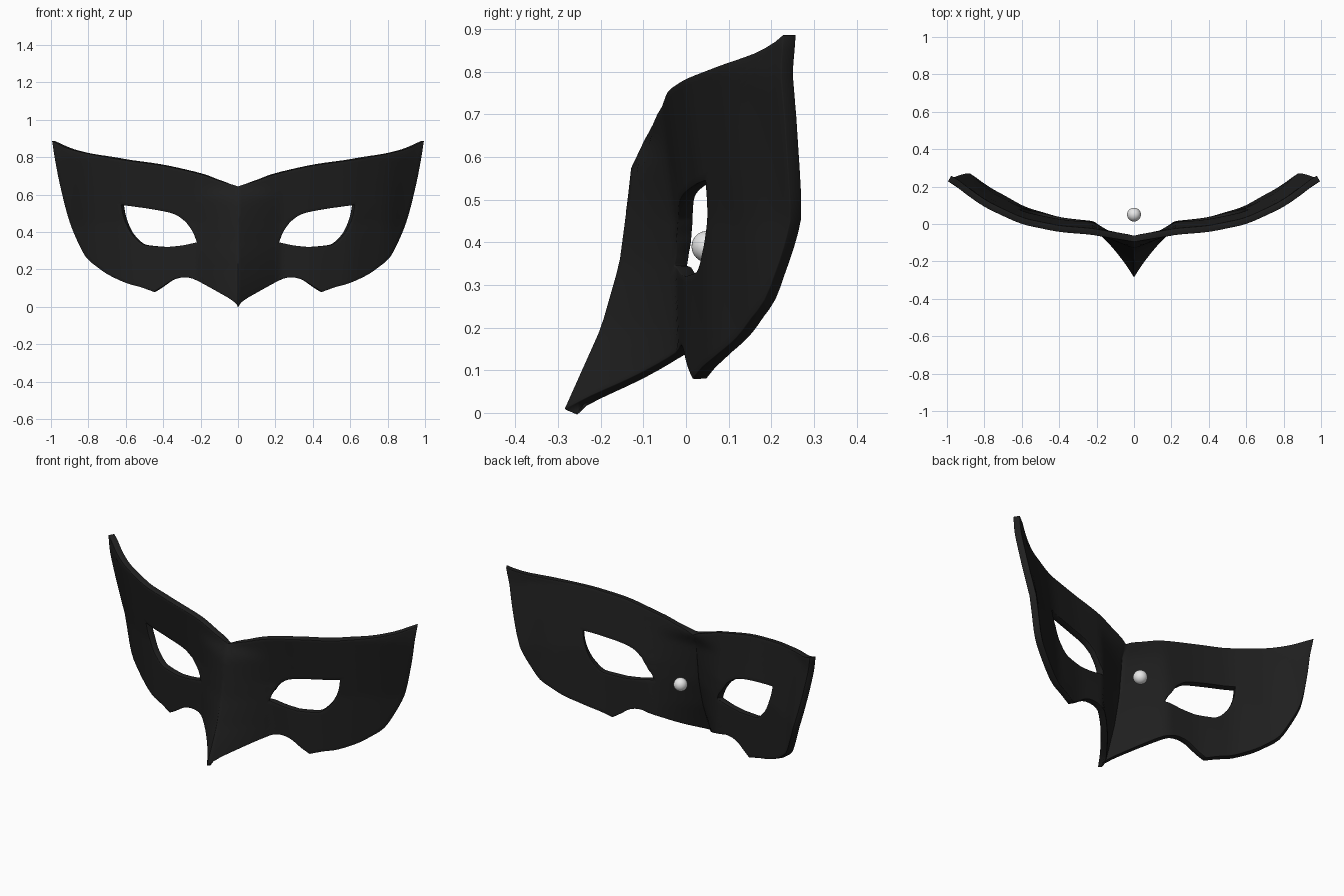
import bpy, bmesh, math
from mathutils import Vector

if "Cube" in bpy.data.objects:
    bpy.data.objects.remove(bpy.data.objects["Cube"])

RINGS = 14


def material(name, rgb):
    m = bpy.data.materials.new(name)
    m.diffuse_color = (*rgb, 1)
    m.use_nodes = True
    m.node_tree.nodes["Principled BSDF"].inputs["Base Color"].default_value = m.diffuse_color
    return m


def lerp_table(table, t):
    # Linear lookup in a list of (position, value...) rows
    t = min(max(t, table[0][0]), table[-1][0])
    for a, b in zip(table, table[1:]):
        if t <= b[0]:
            k = (t - a[0]) / (b[0] - a[0])
            return [p + (q - p) * k for p, q in zip(a[1:], b[1:])]


def smooth_table(table, t, w=0.04):
    rows = [lerp_table(table, t + d * w) for d in (-1, -0.5, 0, 0.5, 1)]
    return [sum(c) / 5 for c in zip(*rows)]


def resample(points, n):
    # Smooth curve through the points, n even steps, last point left out
    p = [Vector(q) for q in points]
    p = [2 * p[0] - p[1]] + p + [2 * p[-1] - p[-2]]
    fine = []
    for i in range(1, len(p) - 2):
        a, b, c, d = p[i - 1:i + 3]
        for s in range(12):
            t = s / 12
            fine.append(0.5 * (2 * b + (c - a) * t + (2 * a - 5 * b + 4 * c - d) * t * t
                               + (3 * b - a - 3 * c + d) * t ** 3))
    fine.append(p[-2])
    rows, total = [(0, *fine[0])], 0
    for a, b in zip(fine, fine[1:]):
        total += (b - a).length
        rows.append((total, *b))
    return [Vector(lerp_table(rows, total * i / n)) for i in range(n)]


# Depth of the curved sheet: x, then y at the top, middle and bottom
BASE = [(0, -.08, -.05, -.03), (.2, -.07, -.03, -.02), (.4, -.05, 0, 0),
        (.6, -.005, .045, .06), (.8, .09, .15, .185), (.9, .16, .25, .27), (1, .24, .30, .32)]
# Nose ridge: z, y
RIDGE = [(0, -.29), (.1, -.245), (.2, -.20), (.35, -.157), (.5, -.137), (.58, -.128), (.64, -.095)]


def depth(x, z):
    top, mid, low = smooth_table(BASE, x)
    y = lerp_table([(.1, low), (.45, mid), (.8, top)], z)[0]
    ridge = lerp_table(RIDGE, z)[0]
    return y + (ridge - y) * max(0, 1 - x / .23) ** 1.15


# Matching outline and eye-hole sections of one half (x, z)
SECTIONS = [
    (28, [(0, .645), (.1, .675), (.2, .71), (.4, .755), (.64, .79), (.88, .838), (.995, .887)],
     [(.28, .455), (.34, .495), (.45, .52), (.625, .545)]),
    (20, [(.995, .887), (.978, .78), (.95, .64), (.9, .45), (.83, .29), (.79, .24)],
     [(.625, .545), (.61, .475), (.575, .4), (.53, .35)]),
    (14, [(.79, .24), (.7, .175), (.6, .128), (.52, .105), (.45, .08)],
     [(.53, .35), (.5, .332), (.45, .325), (.38, .32)]),
    (20, [(.45, .08), (.4, .11), (.35, .143), (.3, .157), (.25, .153), (.2, .13), (.1, .075), (.04, .04), (0, .008)],
     [(.38, .32), (.3, .328), (.22, .345)]),
    (18, [(0, .008), (0, .3), (0, .645)],
     [(.22, .345), (.245, .405), (.28, .455)]),
]
outer, inner = [], []
for n, o, e in SECTIONS:
    outer += resample(o, n)
    inner += resample(e, n)

# Mask half: rings lofted from the eye hole to the outline
bm = bmesh.new()
rings = []
for r in range(RINGS + 1):
    ring = []
    for a, b in zip(inner, outer):
        x, z = a.lerp(b, r / RINGS)
        ring.append(bm.verts.new((x, depth(x, z), z)))
    rings.append(ring)
count = len(outer)
for a, b in zip(rings, rings[1:]):
    for i in range(count):
        j = (i + 1) % count
        bm.faces.new((a[i], a[j], b[j], b[i]))
bm.normal_update()
if sum(f.normal.y for f in bm.faces) > 0:
    bmesh.ops.reverse_faces(bm, faces=bm.faces[:])
mesh = bpy.data.meshes.new("mask")
bm.to_mesh(mesh)
bm.free()
mask = bpy.data.objects.new("mask", mesh)
bpy.context.collection.objects.link(mask)
mesh.materials.append(material("matte black", (.014, .014, .014)))

# Second half, thickness and softened rims
mirror = mask.modifiers.new("mirror", "MIRROR")
mirror.merge_threshold = .001
shell = mask.modifiers.new("shell", "SOLIDIFY")
shell.thickness = .035
shell.offset = -1
soft = mask.modifiers.new("soft_rim", "BEVEL")
soft.width = .008
soft.segments = 2
soft.limit_method = 'ANGLE'
soft.angle_limit = math.radians(50)

# Small ball behind the nose bridge
bpy.ops.mesh.primitive_uv_sphere_add(segments=32, ring_count=16, radius=.037, location=(0, .05, .39))
ball = bpy.context.object
ball.name = "small_ball"
ball.data.materials.append(material("light grey", (.8, .8, .8)))

for ob in (mask, ball):
    bpy.ops.object.select_all(action='DESELECT')
    ob.select_set(True)
    bpy.context.view_layer.objects.active = ob
    bpy.ops.object.shade_smooth_by_angle(angle=math.radians(40))
